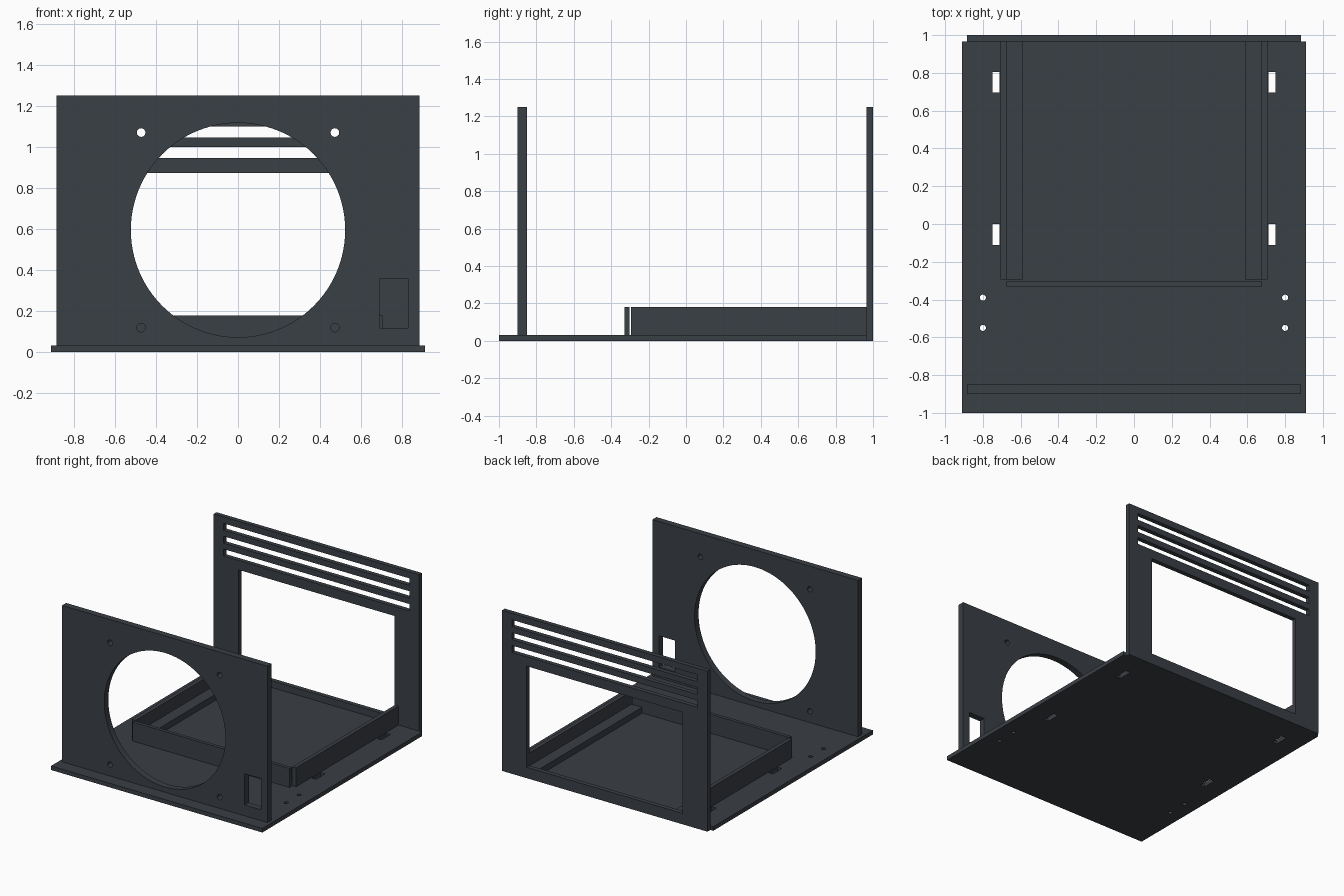
import bpy, bmesh, math
from mathutils import Matrix

if "Cube" in bpy.data.objects:
    bpy.data.objects.remove(bpy.data.objects["Cube"])

slate = bpy.data.materials.new("dark slate")
slate.diffuse_color = (0.042, 0.050, 0.060, 1)
slate.use_nodes = True
slate.node_tree.nodes["Principled BSDF"].inputs["Base Color"].default_value = slate.diffuse_color


def rect(x0, x1, y0, y1):
    return [(x0, y0), (x1, y0), (x1, y1), (x0, y1)]


def circle(cx, cy, r, n):
    return [(cx + r * math.cos(2 * math.pi * i / n),
             cy + r * math.sin(2 * math.pi * i / n)) for i in range(n)]


def plate(name, outlines, thickness, matrix):
    """Flat sheet: first outline is the border, the others are holes."""
    curve = bpy.data.curves.new(name, 'CURVE')
    curve.dimensions = '2D'
    curve.fill_mode = 'BOTH'
    curve.extrude = thickness / 2
    for pts in outlines:
        s = curve.splines.new('POLY')
        s.points.add(len(pts) - 1)
        for p, (x, y) in zip(s.points, pts):
            p.co = (x, y, 0, 1)
        s.use_cyclic_u = True
    tmp = bpy.data.objects.new(name + "_profile", curve)
    bpy.context.collection.objects.link(tmp)
    bpy.context.view_layer.update()
    mesh = bpy.data.meshes.new_from_object(
        tmp.evaluated_get(bpy.context.evaluated_depsgraph_get()))
    bpy.data.objects.remove(tmp)
    bm = bmesh.new()
    bm.from_mesh(mesh)
    bmesh.ops.remove_doubles(bm, verts=bm.verts, dist=1e-5)
    bmesh.ops.transform(bm, matrix=matrix, verts=bm.verts)
    bmesh.ops.recalc_face_normals(bm, faces=bm.faces)
    bm.to_mesh(mesh)
    bm.free()
    return finish(name, mesh)


def box(name, x, y, z):
    mesh = bpy.data.meshes.new(name)
    bm = bmesh.new()
    bmesh.ops.create_cube(bm, size=1)
    for v in bm.verts:
        v.co = [lo + (c + 0.5) * (hi - lo) for c, (lo, hi) in zip(v.co, (x, y, z))]
    bm.to_mesh(mesh)
    bm.free()
    return finish(name, mesh)


def finish(name, mesh):
    mesh.materials.clear()
    mesh.materials.append(slate)
    for p in mesh.polygons:
        p.use_smooth = False
        p.material_index = 0
    ob = bpy.data.objects.new(name, mesh)
    bpy.context.collection.objects.link(ob)
    return ob


def upright(y):
    return Matrix.Translation((0, y, 0)) @ Matrix.Rotation(math.pi / 2, 4, 'X')


T = 0.032      # base thickness
H = 1.25       # panel height

# Base plate with tie slots and screw holes on both sides
base = [rect(-0.91, 0.91, -1.0, 0.965)]
for s in (-1, 1):
    x0, x1 = sorted((s * 0.712, s * 0.75))
    base += [rect(x0, x1, 0.695, 0.805), rect(x0, x1, -0.11, 0.0)]
    base += [circle(s * 0.80, y, 0.016, 24) for y in (-0.39, -0.55)]
plate("base_plate", base, T, Matrix.Translation((0, 0, T / 2)))

# Front panel with fan opening, screw holes and socket cutout
front = [rect(-0.885, 0.885, T, H), circle(0, 0.595, 0.522, 96),
         rect(0.688, 0.827, 0.117, 0.36)]
front += [circle(x, z, 0.021, 24) for x in (-0.472, 0.472) for z in (0.12, 1.07)]
plate("front_panel", front, 0.05, upright(-0.875))

# Back panel with window and three vent slots
back = [rect(-0.885, 0.885, 0, H), rect(-0.672, 0.672, 0.085, 0.872)]
back += [rect(-0.80, 0.80, z, z + 0.054) for z in (0.945, 1.045, 1.145)]
plate("back_panel", back, 0.035, upright(0.9825))

# Tray rails and inner ledges
for side, s in (("left", -1), ("right", 1)):
    box(side + "_rail", sorted((s * 0.676, s * 0.707)), (-0.295, 0.965), (T, 0.18))
    box(side + "_ledge", sorted((s * 0.587, s * 0.676)), (-0.295, 0.965), (T, 0.08))
box("front_rail", (-0.676, 0.676), (-0.33, -0.303), (T, 0.18))
